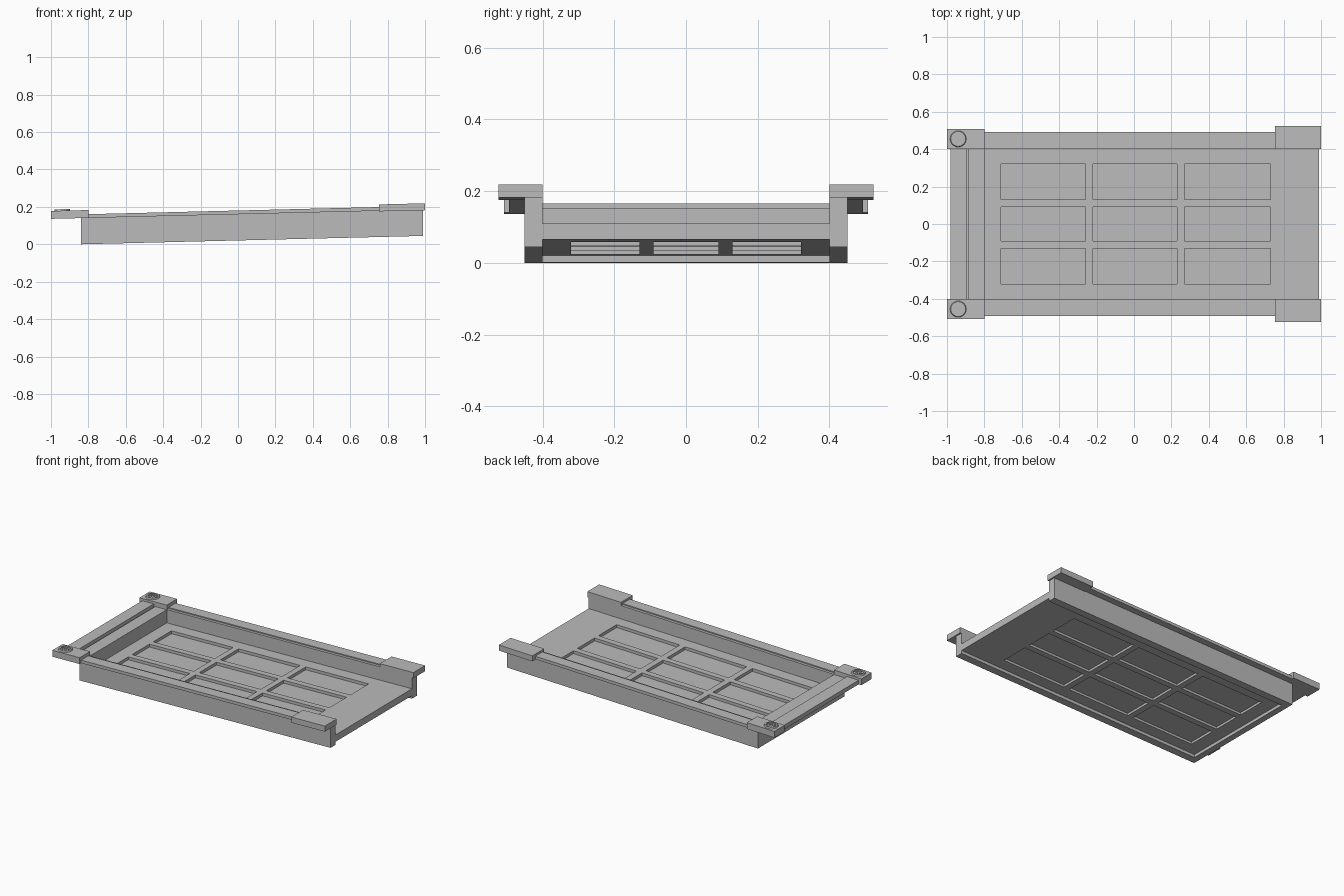
import bpy
import bmesh
import math

cube = bpy.data.objects.get("Cube")
if cube:
    bpy.data.objects.remove(cube, do_unlink=True)

SLOPE = 0.0245      # the whole tray rises gently towards +x

grey = bpy.data.materials.new("plain_grey")
grey.use_nodes = True
COLOUR = (0.5, 0.5, 0.5, 1)
grey.diffuse_color = COLOUR
grey.node_tree.nodes["Principled BSDF"].inputs["Base Color"].default_value = COLOUR


def finish(name, bm):
    """Tilt the part along x and turn it into an object."""
    for v in bm.verts:
        v.co.z += SLOPE * (v.co.x + 0.84)
    bmesh.ops.recalc_face_normals(bm, faces=bm.faces[:])
    mesh = bpy.data.meshes.new(name)
    bm.to_mesh(mesh)
    bm.free()
    mesh.materials.append(grey)
    ob = bpy.data.objects.new(name, mesh)
    bpy.context.collection.objects.link(ob)
    return ob


def box_mesh(x0, x1, y0, y1, z0, z1):
    bm = bmesh.new()
    bmesh.ops.create_cube(bm, size=1)
    for v in bm.verts:
        v.co.x = x1 if v.co.x > 0 else x0
        v.co.y = y1 if v.co.y > 0 else y0
        v.co.z = z1 if v.co.z > 0 else z0
    return bm


def extrude_section(name, points, start, end):
    """Close a section of 3D points, then sweep it from start to end."""
    bm = bmesh.new()
    face = bm.faces.new([bm.verts.new([a + b for a, b in zip(p, start)]) for p in points])
    new = bmesh.ops.extrude_face_region(bm, geom=[face])["geom"]
    # The starting face stays as one cap of the solid
    bmesh.ops.translate(bm, vec=[b - a for a, b in zip(start, end)],
                        verts=[g for g in new if isinstance(g, bmesh.types.BMVert)])
    return finish(name, bm)


def lathe(name, profile, cx, cy, steps=24):
    """Spin an (r, z) profile about a vertical axis."""
    bm = bmesh.new()
    verts = [bm.verts.new((r, 0, z)) for r, z in profile]
    edges = [bm.edges.new(pair) for pair in zip(verts, verts[1:])]
    bmesh.ops.spin(bm, geom=verts + edges, cent=(0, 0, 0), axis=(0, 0, 1),
                   angle=math.tau, steps=steps)
    bmesh.ops.remove_doubles(bm, verts=bm.verts[:], dist=1e-5)
    bmesh.ops.translate(bm, vec=(cx, cy, 0), verts=bm.verts[:])
    return finish(name, bm)


# Floor with a three by three grid of panels sunk from both sides
columns = [(-0.71, -0.26), (-0.22, 0.23), (0.27, 0.73)]
rows = [(-0.32, -0.13), (-0.09, 0.09), (0.13, 0.32)]
floor = box_mesh(-0.80, 0.99, -0.40, 0.40, 0.020, 0.065)
for axis, spans in ((0, columns), (1, rows)):
    normal = (1, 0, 0) if axis == 0 else (0, 1, 0)
    for cut in (c for span in spans for c in span):
        bmesh.ops.bisect_plane(floor, geom=floor.verts[:] + floor.edges[:] + floor.faces[:],
                               plane_co=[cut * n for n in normal], plane_no=normal)


def in_panel(face):
    c = face.calc_center_median()
    return (abs(face.normal.z) > 0.5 and any(a < c.x < b for a, b in columns)
            and any(a < c.y < b for a, b in rows))


floor.normal_update()
panels = [f for f in floor.faces if in_panel(f)]
for f in bmesh.ops.extrude_discrete_faces(floor, faces=panels)["faces"]:
    depth = -0.019 if f.calc_center_median().z > 0.04 else 0.015
    bmesh.ops.translate(floor, vec=(0, 0, depth), verts=f.verts[:])
finish("panelled_floor", floor)

# End wall with its stepped outward flange, as (x, z)
end_section = [(-0.80, 0), (-0.84, 0), (-0.84, 0.14), (-0.98, 0.14), (-0.98, 0.167),
               (-0.895, 0.167), (-0.895, 0.143), (-0.885, 0.143), (-0.885, 0.152),
               (-0.80, 0.152)]
extrude_section("end_wall", [(x, 0, z) for x, z in end_section], (0, -0.40, 0), (0, 0.40, 0))

# Side walls with rails, as (distance from the middle, z)
side_section = [(0.40, 0), (0.45, 0), (0.45, 0.14), (0.493, 0.14), (0.493, 0.16),
                (0.418, 0.16), (0.418, 0.153), (0.40, 0.153)]
ring = [(0, 0.176), (0.012, 0.176), (0.012, 0.187), (0.022, 0.187), (0.022, 0.182),
        (0.030, 0.182), (0.030, 0.190), (0.040, 0.190), (0.044, 0.181)]
for side, s in (("left", 1), ("right", -1)):
    # The back rail is on +y, the front rail on -y
    label = "back" if s > 0 else "front"
    extrude_section(label + "_wall", [(0, s * y, z) for y, z in side_section],
                    (-0.84, 0, 0), (0.99, 0, 0))

    # Raised pad at the open end
    y0, y1 = sorted((s * 0.40, s * 0.523))
    finish(label + "_end_pad", box_mesh(0.755, 1.0, y0, y1, 0.137, 0.174))

    # Corner block with a round fitting
    y0, y1 = sorted((s * 0.40, s * 0.508))
    finish(label + "_corner_block", box_mesh(-1.0, -0.80, y0, y1, 0.14, 0.182))
    lathe(label + "_round_fitting", ring, -0.94, s * 0.455)
